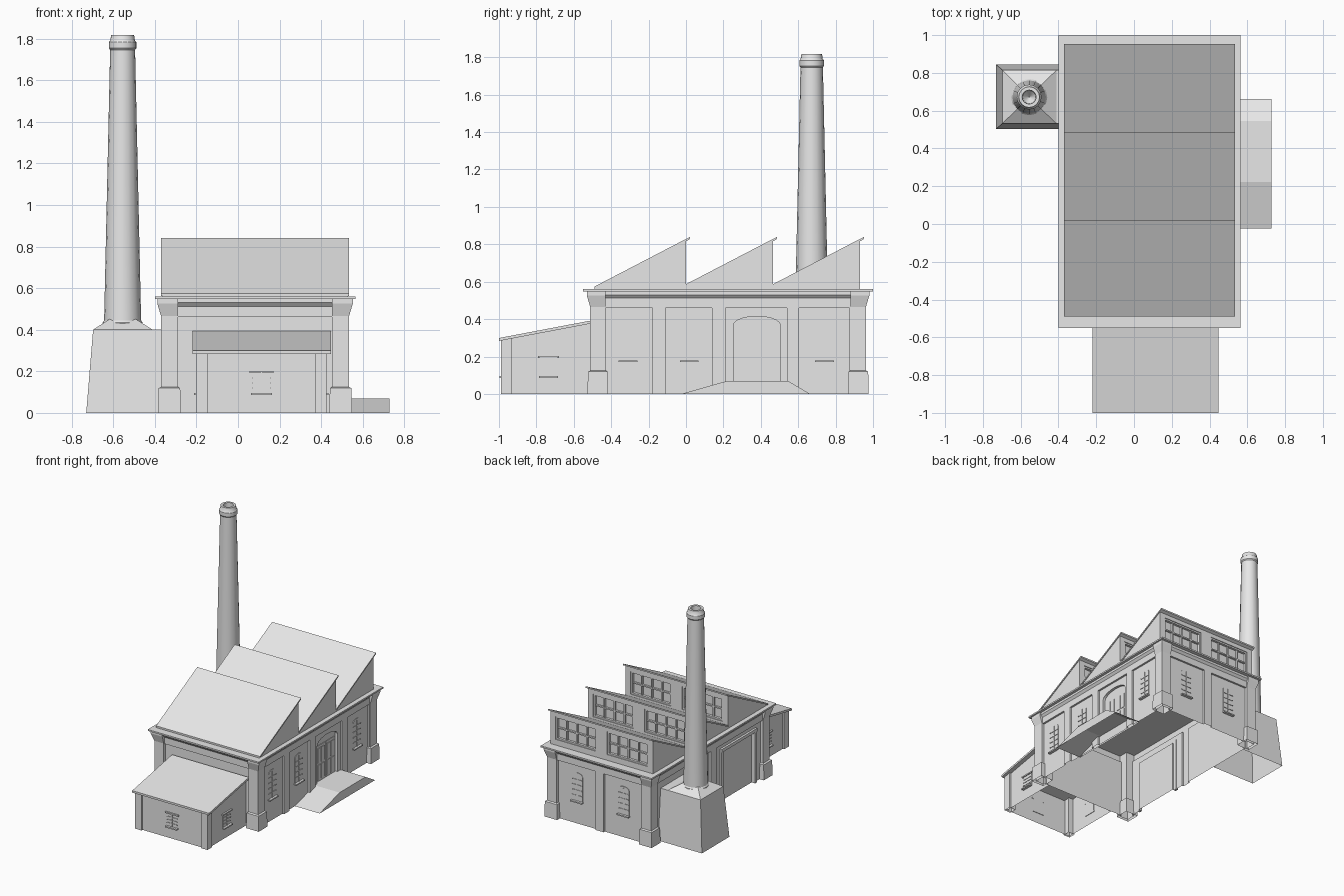
import bpy, bmesh, math

if "Cube" in bpy.data.objects:
    bpy.data.objects.remove(bpy.data.objects["Cube"], do_unlink=True)

GREY = bpy.data.materials.new("light_grey")
GREY.use_nodes = True
GREY.diffuse_color = (0.8, 0.8, 0.8, 1)
GREY.node_tree.nodes["Principled BSDF"].inputs["Base Color"].default_value = (0.8, 0.8, 0.8, 1)

CX, CY = 0.082, 0.225       # centre of the main hall
HX, HY = 0.445, 0.73        # half size of the main walls
BAY = -0.015                # depth of the recessed wall bays

# Wall frames: u along the wall, d outward from it, z up
RIGHT = lambda u, d, z: (CX + HX + d, u, z)
LEFT = lambda u, d, z: (CX - HX - d, u, z)
FRONT = lambda u, d, z: (u, CY - HY - d, z)
BACK = lambda u, d, z: (u, CY + HY + d, z)
ANNEX_FRONT = lambda u, d, z: (u, -0.975 - d, z)
ANNEX_RIGHT = lambda u, d, z: (0.413 + d, u, z)
ANNEX_LEFT = lambda u, d, z: (-0.19 - d, u, z)
SPAN = lambda u, d, z: (d, u, z)        # profile in y-z, swept along x


def finish(name, bm):
    bmesh.ops.recalc_face_normals(bm, faces=bm.faces)
    mesh = bpy.data.meshes.new(name)
    bm.to_mesh(mesh)
    bm.free()
    mesh.materials.append(GREY)
    ob = bpy.data.objects.new(name, mesh)
    bpy.context.collection.objects.link(ob)
    return ob


def loft(name, rings, bottom=True, top=True):
    """Skin a stack of closed rings of points."""
    bm = bmesh.new()
    loops = [[bm.verts.new(p) for p in ring] for ring in rings]
    n = len(loops[0])
    for a, b in zip(loops, loops[1:]):
        for i in range(n):
            j = (i + 1) % n
            bm.faces.new((a[i], a[j], b[j], b[i]))
    if bottom:
        bm.faces.new(loops[0])
    if top:
        bm.faces.new(loops[-1])
    return finish(name, bm)


def prism(name, wall, outline, d0, d1):
    return loft(name, [[wall(u, d, z) for u, z in outline] for d in (d0, d1)])


def box(name, wall, u0, u1, d0, d1, z0, z1):
    return prism(name, wall, [(u0, z0), (u1, z0), (u1, z1), (u0, z1)], d0, d1)


def rect(x0, x1, y0, y1, z):
    return [(x0, y0, z), (x1, y0, z), (x1, y1, z), (x0, y1, z)]


def centred(hx, hy, z):
    return rect(CX - hx, CX + hx, CY - hy, CY + hy, z)


def arch(u0, u1, z0, spring, rise, n=10):
    """Outline of an opening with a shallow arched head."""
    mid, half = (u0 + u1) / 2, (u1 - u0) / 2
    head = [(mid + half * math.cos(math.pi * i / n), spring + rise * math.sin(math.pi * i / n))
            for i in range(n + 1)]
    return [(u0, z0), (u1, z0)] + head


def cut(target, cutters):
    bpy.context.view_layer.objects.active = target
    for c in cutters:
        mod = target.modifiers.new("cut", 'BOOLEAN')
        mod.operation, mod.solver, mod.object = 'DIFFERENCE', 'EXACT', c
        bpy.ops.object.modifier_apply(modifier=mod.name)
        bpy.data.objects.remove(c, do_unlink=True)


def open_bottom(ob):
    """Remove the faces lying on the ground, leaving a shell."""
    bm = bmesh.new()
    bm.from_mesh(ob.data)
    floor = [f for f in bm.faces if all(abs(v.co.z) < 0.001 for v in f.verts)]
    bmesh.ops.delete(bm, geom=floor, context='FACES')
    bm.to_mesh(ob.data)
    bm.free()


def bars(name, wall, u0, u1, z0, z1, d0, d1, cols, rows, t=0.006):
    for i in range(1, cols):
        u = u0 + (u1 - u0) * i / cols
        box(name + "_upright", wall, u - t / 2, u + t / 2, d0, d1, z0, z1)
    for i in range(1, rows):
        z = z0 + (z1 - z0) * i / rows
        box(name + "_crossbar", wall, u0, u1, d0, d1, z - t / 2, z + t / 2)


def window(name, wall, u, z0, z1, rise, d, rows):
    """Shallow pane with glazing bars and a projecting sill."""
    a, b = u - 0.045, u + 0.045
    prism(name + "_pane", wall, arch(a, b, z0, z1 - rise, rise), d - 0.004, d + 0.004)
    bars(name, wall, a, b, z0, z1 - rise / 2, d, d + 0.008, 2, rows)
    box(name + "_sill", wall, u - 0.05, u + 0.05, d - 0.004, d + 0.022, z0 - 0.01, z0)


# Main hall: shell with recessed wall bays
walls = loft("hall_walls", [centred(HX, HY, 0), centred(HX, HY, 0.515)])
bays = [(RIGHT, -0.435, -0.18), (RIGHT, -0.11, 0.14), (RIGHT, 0.21, 0.54), (RIGHT, 0.605, 0.875),
        (LEFT, -0.435, 0.14), (LEFT, 0.21, 0.875),
        (FRONT, -0.288, 0.452), (BACK, -0.288, 0.047), (BACK, 0.117, 0.452)]
cutters = [box("cutter", wall, u0, u1, BAY, 0.06, -0.05, 0.46) for wall, u0, u1 in bays]
for wall, u in ((RIGHT, -0.31), (RIGHT, 0.017), (RIGHT, 0.74), (BACK, -0.12), (BACK, 0.285)):
    window("hall_window", wall, u, 0.18, 0.4, 0.025, BAY, 5)

# Arched double door with panelled leaves
cutters.append(prism("cutter", RIGHT, arch(0.253, 0.505, 0.07, 0.367, 0.048), -0.035, 0.06))
for u in (0.268, 0.384):
    box("door_leaf", RIGHT, u, u + 0.107, -0.037, -0.031, 0.07, 0.35)
    for col in range(2):
        for z in (0.085, 0.215):
            a = u + 0.009 + col * 0.047
            box("door_panel", RIGHT, a, a + 0.041, -0.033, -0.027, z, z + 0.115)

# Framed loading gate on the chimney side
cutters.append(box("cutter", LEFT, -0.34, 0.05, -0.03, 0.06, -0.05, 0.4))
for u in (-0.365, 0.05):
    box("gate_post", LEFT, u, u + 0.025, BAY - 0.005, 0, 0, 0.425)
box("gate_lintel", LEFT, -0.365, 0.075, BAY - 0.005, 0.002, 0.4, 0.425)
cut(walls, cutters)
open_bottom(walls)

# Corner piers with plinths and flared heads
for sx in (-1, 1):
    for sy in (-1, 1):
        def pier(ox, oy, ix, iy, z):
            return rect(CX + sx * ix, CX + sx * ox, CY + sy * iy, CY + sy * oy, z)
        loft("corner_plinth", [pier(0.467, 0.752, 0.357, 0.642, 0), pier(0.464, 0.749, 0.36, 0.645, 0.119),
                               pier(0.452, 0.737, 0.37, 0.655, 0.125)], bottom=False)
        loft("corner_pier", [pier(0.452, 0.737, 0.37, 0.655, 0.12), pier(0.452, 0.737, 0.37, 0.655, 0.465),
                             pier(0.47, 0.755, 0.37, 0.655, 0.525), pier(0.47, 0.755, 0.37, 0.655, 0.548)],
             bottom=False, top=False)

# Frieze, cornice and roof bed
loft("frieze", [centred(HX, HY, 0.512), centred(0.46, 0.745, 0.53), centred(0.46, 0.745, 0.55)],
     bottom=False, top=False)
loft("cornice", [centred(0.482, 0.775, z) for z in (0.548, 0.56)])
loft("roof_bed", [rect(-0.36, 0.525, -0.485, 0.925, z) for z in (0.558, 0.572)], bottom=False)

# Sawtooth roof with glazed back faces
for y1 in (0.0, 0.465, 0.93):
    y0 = -0.49 if y1 == 0 else y1 - 0.465
    top = lambda y: 0.84 - 0.52 * (y1 + 0.022 - y)
    tooth = prism("sawtooth_body", SPAN,
                  [(y0, 0.56), (y1, 0.56), (y1, top(y1) - 0.012), (y0, top(y0) - 0.012)], -0.364, 0.528)
    prism("sawtooth_roof", SPAN,
          [(y0, top(y0) - 0.012), (y1 + 0.022, top(y1 + 0.022) - 0.012),
           (y1 + 0.022, top(y1 + 0.022)), (y0, top(y0))], -0.37, 0.534)
    face = lambda u, d, z: (u, y1 + d, z)
    holes = []
    for u0, u1 in ((-0.318, 0.034), (0.13, 0.482)):
        holes.append(box("cutter", face, u0, u1, -0.025, 0.05, 0.605, 0.785))
        for frame_u in (u0, u1 - 0.012):
            box("roof_window_jamb", face, frame_u, frame_u + 0.012, -0.026, -0.006, 0.605, 0.785)
        for frame_z in (0.605, 0.773):
            box("roof_window_rail", face, u0, u1, -0.026, -0.006, frame_z, frame_z + 0.012)
        bars("roof_window", face, u0, u1, 0.605, 0.785, -0.026, -0.01, 4, 2, 0.01)
    cut(tooth, holes)

# Lean-to annex
annex = prism("annex_walls", SPAN, [(-0.975, 0), (-0.492, 0), (-0.492, 0.385), (-0.975, 0.293)], -0.19, 0.413)
open_bottom(annex)
for wall, u in ((ANNEX_FRONT, 0.113), (ANNEX_RIGHT, -0.735), (ANNEX_LEFT, -0.735)):
    window("annex_window", wall, u, 0.095, 0.192, 0, 0, 4)
    box("annex_lintel", wall, u - 0.057, u + 0.057, -0.004, 0.012, 0.192, 0.202)
for x0, x1 in ((-0.203, -0.147), (0.37, 0.426)):
    open_bottom(prism("annex_pier", SPAN, [(-0.988, 0), (-0.93, 0), (-0.93, 0.3), (-0.988, 0.289)], x0, x1))
prism("annex_roof", SPAN, [(-1.0, 0.283), (-0.505, 0.377), (-0.505, 0.393), (-1.0, 0.299)], -0.22, 0.448)

# Loading ramp at the door
open_bottom(prism("ramp", SPAN, [(-0.025, 0), (0.663, 0), (0.545, 0.07), (0.222, 0.07)], 0.5, 0.728))

# Chimney base with a low hipped cap
QX, QY = -0.555, 0.672
loft("chimney_base", [rect(-0.73, -0.35, 0.503, 0.845, 0), rect(-0.697, -0.35, 0.532, 0.815, 0.4)], bottom=False)
loft("chimney_base_cap", [rect(-0.697, -0.41, 0.532, 0.815, 0.4),
                          rect(QX - 0.06, QX + 0.06, QY - 0.06, QY + 0.06, 0.453)], bottom=False)

# Tapered round stack, revolved
profile = [(0.096, 0.405), (0.096, 0.435), (0.089, 0.445), (0.06, 1.746), (0.066, 1.754),
           (0.066, 1.783), (0.059, 1.792), (0.055, 1.818), (0.037, 1.818), (0.035, 1.76), (0.002, 1.72)]
stack = loft("chimney_stack", [[(QX + r * math.cos(math.tau * i / 16), QY + r * math.sin(math.tau * i / 16), z)
                                for i in range(16)] for r, z in profile], bottom=False)
bpy.ops.object.select_all(action='DESELECT')
stack.select_set(True)
bpy.context.view_layer.objects.active = stack
bpy.ops.object.shade_smooth_by_angle(angle=math.radians(30))
